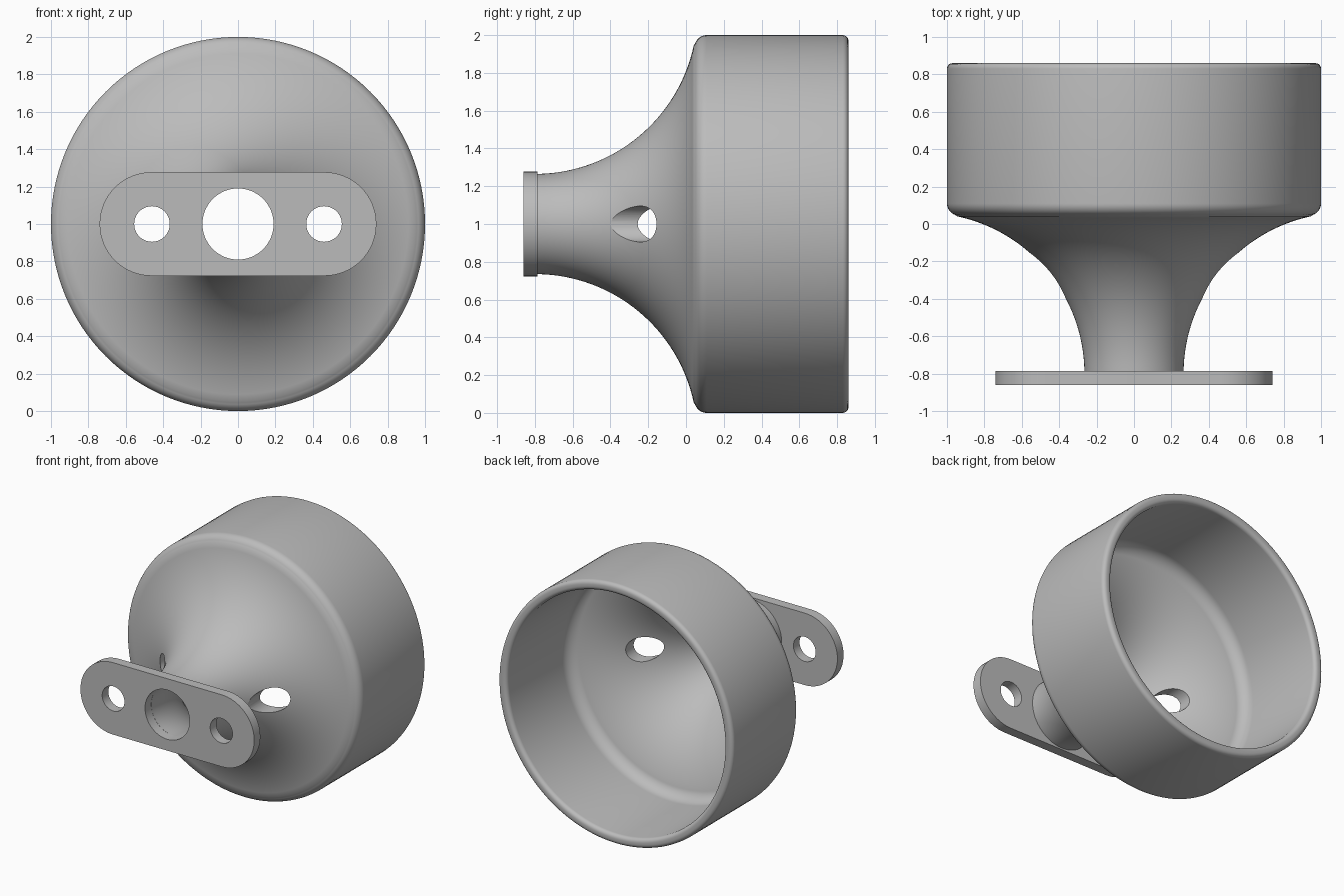
import bpy, bmesh, math
from mathutils import Matrix, Vector

old = bpy.data.objects.get("Cube")
if old:
    bpy.data.objects.remove(old, do_unlink=True)

grey = bpy.data.materials.new("plain grey")
grey.use_nodes = True
colour = (0.5, 0.5, 0.5, 1)
grey.diffuse_color = colour
grey.node_tree.nodes["Principled BSDF"].inputs["Base Color"].default_value = colour

CENTRE_Z = 1.0
FRONT, PLATE_BACK, BACK = -0.86, -0.785, 0.86
BORE, SCREW, SCREW_X = 0.19, 0.095, 0.46


def make_object(name, bm):
    bmesh.ops.recalc_face_normals(bm, faces=bm.faces)
    mesh = bpy.data.meshes.new(name)
    bm.to_mesh(mesh)
    bm.free()
    mesh.materials.append(grey)
    ob = bpy.data.objects.new(name, mesh)
    bpy.context.collection.objects.link(ob)
    return ob


def arc(r, y, radius, start, end, steps):
    """Points (distance from axis, y) along a circular arc, angles in degrees."""
    angles = [math.radians(start + (end - start) * i / steps) for i in range(steps + 1)]
    return [(r + radius * math.cos(a), y + radius * math.sin(a)) for a in angles]


def revolve(name, profile, segments=128):
    """Closed profile turned about the front-to-back axis."""
    bm = bmesh.new()
    rings = []
    for i in range(segments):
        a = math.tau * i / segments
        rings.append([bm.verts.new((r * math.cos(a), y, CENTRE_Z + r * math.sin(a)))
                      for r, y in profile])
    n = len(profile)
    for i, ring in enumerate(rings):
        after = rings[(i + 1) % segments]
        for j in range(n):
            k = (j + 1) % n
            bm.faces.new((ring[j], ring[k], after[k], after[j]))
    return make_object(name, bm)


def drill(name, x, radius, back):
    """Hidden cutting cylinder pointing front to back."""
    bm = bmesh.new()
    place = Matrix.Translation((x, (back - 1) / 2, CENTRE_Z)) @ Matrix.Rotation(math.pi / 2, 4, 'X')
    bmesh.ops.create_cone(bm, cap_ends=True, segments=64, radius1=radius, radius2=radius,
                          depth=back + 1, matrix=place)
    ob = make_object(name, bm)
    ob.hide_render = True
    ob.hide_viewport = True
    return ob


def finish(ob, cutters):
    bpy.ops.object.select_all(action='DESELECT')
    ob.select_set(True)
    bpy.context.view_layer.objects.active = ob
    for cutter in cutters:
        mod = ob.modifiers.new("hole", 'BOOLEAN')
        mod.operation, mod.solver, mod.object = 'DIFFERENCE', 'EXACT', cutter
        bpy.ops.object.modifier_apply(modifier=mod.name)
    bpy.ops.object.shade_smooth_by_angle(angle=math.radians(30))


# Bell-shaped cup: outer flare, rounded shoulder, rim, inner wall, inner flare
flare_r, flare_y = 1.125, -0.8
profile = arc(flare_r, flare_y, 0.86, 179, 102, 32)
profile += arc(0.935, 0.11, 0.065, -72, 0, 8)
profile += arc(0.97, BACK - 0.03, 0.03, 0, 90, 5)
profile += arc(0.955, BACK - 0.03, 0.03, 90, 180, 5)
profile += arc(0.825, 0.19, 0.1, 0, -70, 8)
profile += arc(flare_r, flare_y, 0.935, 107, 179, 32)
cup = revolve("flared_cup", profile)

# Mounting plate with round ends
bm = bmesh.new()
end_r = 0.277
outline = []
for side, start in ((1, -90), (-1, 90)):
    outline += [bm.verts.new((side * (0.74 - end_r) + x, FRONT, CENTRE_Z + z))
                for x, z in arc(0, 0, end_r, start, start + 180, 32)]
face = bm.faces.new(outline)
out = bmesh.ops.extrude_face_region(bm, geom=[face])
bmesh.ops.translate(bm, vec=Vector((0, PLATE_BACK - FRONT, 0)),
                    verts=[v for v in out["geom"] if isinstance(v, bmesh.types.BMVert)])
plate = make_object("mounting_plate", bm)

# Screw holes pass through the plate and the flare behind it
screws = [drill("screw_drill_left", SCREW_X, SCREW, 0.3),
          drill("screw_drill_right", -SCREW_X, SCREW, 0.3)]
bore = drill("bore_drill", 0, BORE, 0.3)
finish(cup, screws)
finish(plate, screws + [bore])
for cutter in screws + [bore]:
    bpy.data.objects.remove(cutter, do_unlink=True)
